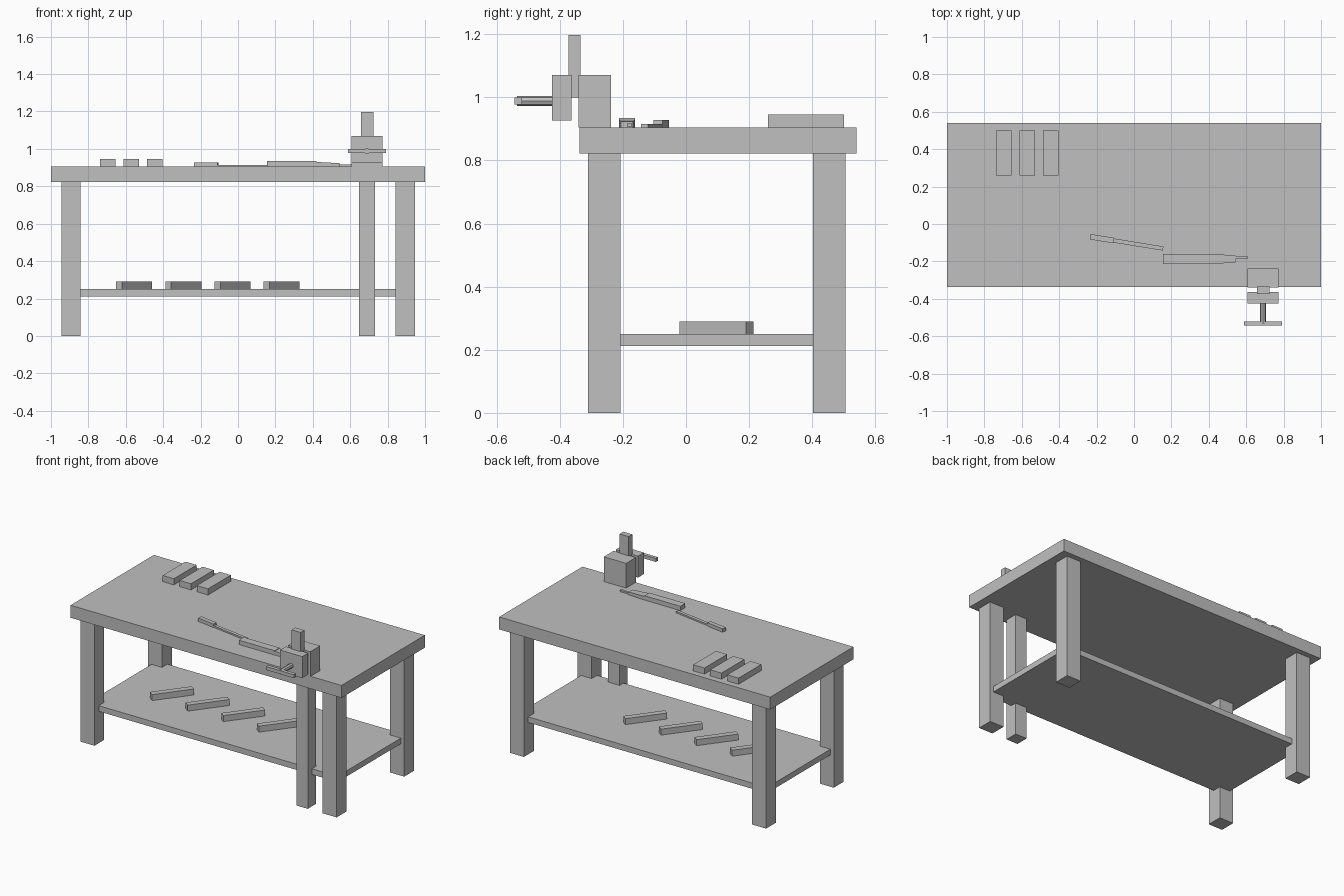
import bpy, bmesh, math
from mathutils import Matrix, Vector

if "Cube" in bpy.data.objects:
    bpy.data.objects.remove(bpy.data.objects["Cube"])

grey = bpy.data.materials.new("workshop grey")
grey.diffuse_color = (0.53, 0.53, 0.53, 1)
grey.use_nodes = True
grey.node_tree.nodes["Principled BSDF"].inputs["Base Color"].default_value = grey.diffuse_color


def finish(bm, name):
    bmesh.ops.recalc_face_normals(bm, faces=bm.faces[:])
    mesh = bpy.data.meshes.new(name)
    bm.to_mesh(mesh)
    bm.free()
    mesh.materials.append(grey)
    obj = bpy.data.objects.new(name, mesh)
    bpy.context.collection.objects.link(obj)
    return obj


def box(name, x, y, z, taper=None):
    """Box from (min, max) ranges; taper scales the +x end in y and top height."""
    bm = bmesh.new()
    bmesh.ops.create_cube(bm, size=1)
    for v in bm.verts:
        right = v.co.x > 0
        v.co = Vector([r[0] + (c + 0.5) * (r[1] - r[0]) for r, c in zip((x, y, z), v.co)])
        if taper and right:
            mid = sum(y) / 2
            v.co.y = mid + (v.co.y - mid) * taper[0]
            v.co.z = z[0] + (v.co.z - z[0]) * taper[1]
    return finish(bm, name)


def turned_box(name, centre, size, degrees):
    h = [s / 2 for s in size]
    obj = box(name, (-h[0], h[0]), (-h[1], h[1]), (-h[2], h[2]))
    obj.data.transform(Matrix.Translation(centre) @ Matrix.Rotation(math.radians(degrees), 4, 'Z'))
    return obj


# Bench frame
box("tabletop", (-1, 1), (-0.337, 0.541), (0.822, 0.905))
for side, x in (("left", (-0.945, -0.842)), ("right", (0.842, 0.945))):
    box("front_leg_" + side, x, (-0.31, -0.208), (0, 0.822))
    box("back_leg_" + side, x, (0.402, 0.506), (0, 0.822))
box("vise_support_leg", (0.647, 0.732), (-0.31, -0.225), (0, 0.822))
box("shelf", (-0.92, 0.92), (-0.265, 0.46), (0.212, 0.25))

# Sticks lying on the shelf
for i in range(4):
    turned_box("shelf_stick", (-0.555 + i * 0.2625, 0.097, 0.27), (0.265, 0.04, 0.04), 52.7)

# Blocks on the tabletop
for i in range(3):
    x = -0.738 + i * 0.126
    box("wood_block", (x, x + 0.083), (0.26, 0.5), (0.905, 0.946))

# Vise
box("vise_body", (0.608, 0.772), (-0.34, -0.237), (0.905, 1.07))
box("vise_jaw", (0.608, 0.772), (-0.425, -0.363), (0.927, 1.07))
box("vise_post", (0.657, 0.724), (-0.373, -0.334), (1.0, 1.198))
bm = bmesh.new()
bmesh.ops.create_cone(bm, cap_ends=True, segments=8, radius1=0.016, radius2=0.016, depth=0.115,
                      matrix=Matrix.Translation((0.69, -0.4775, 0.988)) @ Matrix.Rotation(math.pi / 2, 4, 'X'))
finish(bm, "vise_screw")
box("vise_handle", (0.587, 0.792), (-0.543, -0.52), (0.977, 1.0))

# Chisel: handle and thin blade along one tilted line
turn = -9.2
d = Vector((math.cos(math.radians(turn)), math.sin(math.radians(turn)), 0))
start = Vector((-0.234, -0.068, 0))
turned_box("chisel_handle", start + d * 0.064 + Vector((0, 0, 0.9165)), (0.128, 0.029, 0.023), turn)
turned_box("chisel_blade", start + d * 0.26 + Vector((0, 0, 0.91)), (0.27, 0.022, 0.01), turn)

# Long tapered tool
box("tool_body", (0.155, 0.42), (-0.213, -0.161), (0.905, 0.934))
box("tool_neck", (0.42, 0.542), (-0.213, -0.161), (0.905, 0.93), (0.75, 0.75))
box("tool_tip", (0.542, 0.607), (-0.187, -0.171), (0.907, 0.917))
